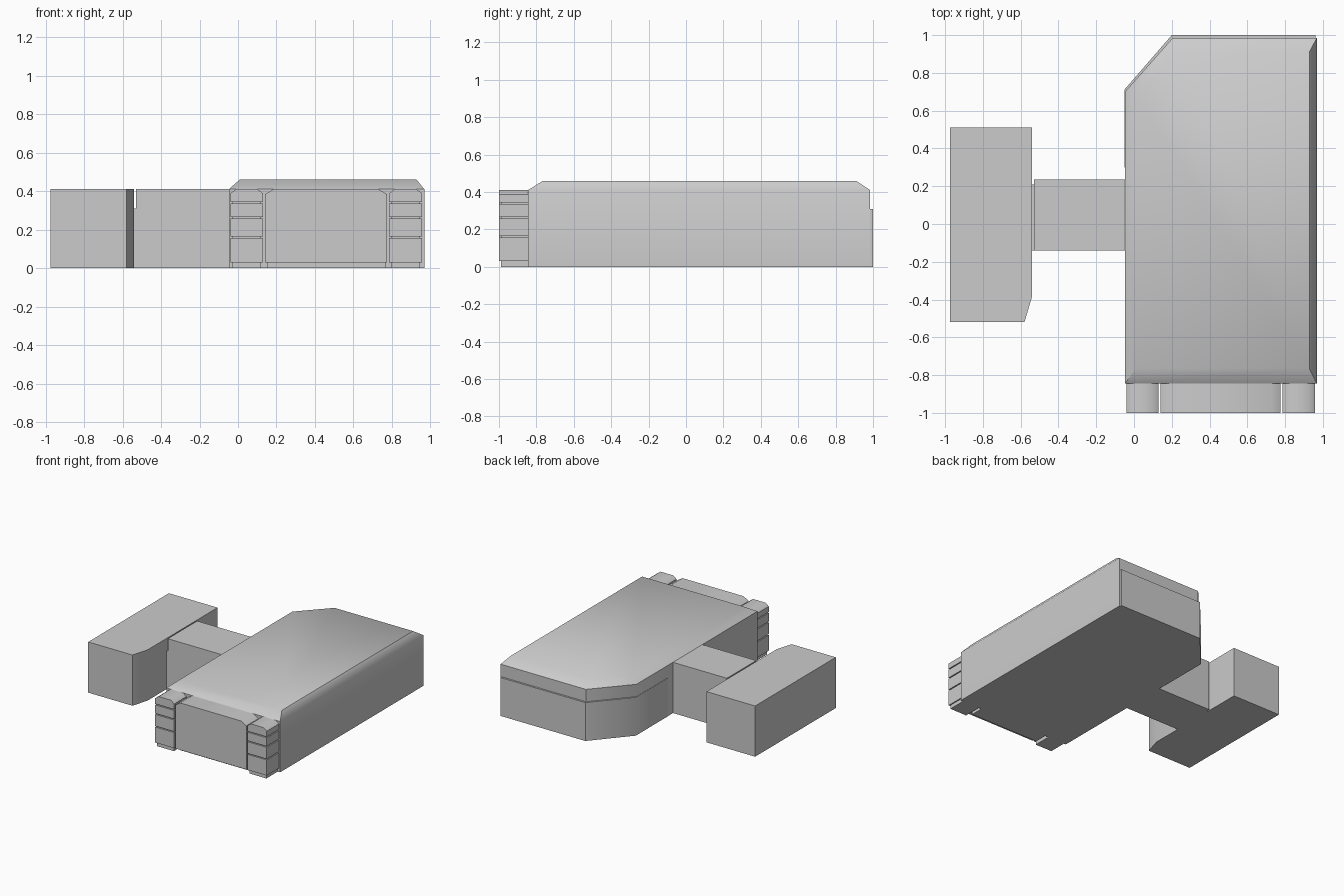
import bpy, bmesh, math

if "Cube" in bpy.data.objects:
    bpy.data.objects.remove(bpy.data.objects["Cube"])


def finish(name, bm):
    bmesh.ops.recalc_face_normals(bm, faces=bm.faces)
    mesh = bpy.data.meshes.new(name)
    bm.to_mesh(mesh)
    bm.free()
    ob = bpy.data.objects.new(name, mesh)
    bpy.context.collection.objects.link(ob)
    bpy.ops.object.select_all(action='DESELECT')
    ob.select_set(True)
    bpy.context.view_layer.objects.active = ob
    bpy.ops.object.shade_smooth_by_angle(angle=math.radians(44))
    return ob


def loft(name, rings):
    """Skin equal-length rings of points and cap both ends."""
    bm = bmesh.new()
    loops = [[bm.verts.new(p) for p in ring] for ring in rings]
    for a, b in zip(loops, loops[1:]):
        for i in range(len(a)):
            j = (i + 1) % len(a)
            bm.faces.new((a[i], a[j], b[j], b[i]))
    bm.faces.new(loops[0][::-1])
    bm.faces.new(loops[-1])
    return finish(name, bm)


def prism(name, outline, z0, z1):
    return loft(name, [[(x, y, z) for x, y in outline] for z in (z0, z1)])


def box(name, x0, x1, y0, y1, z0, z1):
    return prism(name, [(x0, y0), (x1, y0), (x1, y1), (x0, y1)], z0, z1)


def roofed(name, x0, x1, y0, y1, z0, z1, cx, cz):
    """Block along y whose two upper edges are chamfered."""
    prof = [(x0, z0), (x1, z0), (x1, z1 - cz), (x1 - cx, z1), (x0 + cx, z1), (x0, z1 - cz)]
    return loft(name, [[(x, y, z) for x, z in prof] for y in (y0, y1)])


# Main hall: walls with a sloping roof edge
walls = [(-0.048, -0.845), (0.968, -0.845), (0.968, 0.985), (0.205, 0.985), (-0.048, 0.7)]
roof = [(0.01, -0.765), (0.928, -0.765), (0.928, 0.91), (0.225, 0.91), (0.01, 0.68)]
loft("main_hall", [[(x, y, 0) for x, y in walls],
                   [(x, y, 0.41) for x, y in walls],
                   [(x, y, 0.46) for x, y in roof]])

# Slightly proud lower wall on the back and cut corner
prism("lower_back_wall", [(-0.05, 0.3), (0.96, 0.3), (0.96, 1.0), (0.2, 1.0), (-0.05, 0.712)], 0, 0.31)

# Front bay with chamfered top and recessed foot
roofed("front_bay", 0.14, 0.775, -1.0, -0.84, 0.03, 0.41, 0.045, 0.027)
box("front_bay_foot", 0.15, 0.77, -0.95, -0.84, 0, 0.03)

# Corner towers: stacked bands around a recessed core
bands = [(0.03, 0.156), (0.164, 0.258), (0.266, 0.335)]
for side, x0, x1 in (("left", -0.04, 0.13), ("right", 0.785, 0.957)):
    box(side + "_tower_core", x0 + 0.01, x1 - 0.01, -0.99, -0.84, 0, 0.38)
    for i, (z0, z1) in enumerate(bands):
        box(f"{side}_tower_band_{i + 1}", x0, x1, -1.0, -0.84, z0, z1)
    roofed(side + "_tower_cap", x0, x1, -1.0, -0.84, 0.343, 0.41, 0.03, 0.022)

# Connecting corridor with a narrow joint at the wing
box("corridor", -0.53, -0.04, -0.14, 0.235, 0, 0.41)
box("corridor_joint", -0.56, -0.5, -0.139, 0.21, 0, 0.31)

# Side wing with a clipped front corner
prism("side_wing", [(-0.975, -0.52), (-0.58, -0.52), (-0.54, -0.385), (-0.54, 0.51), (-0.975, 0.51)], 0, 0.41)
